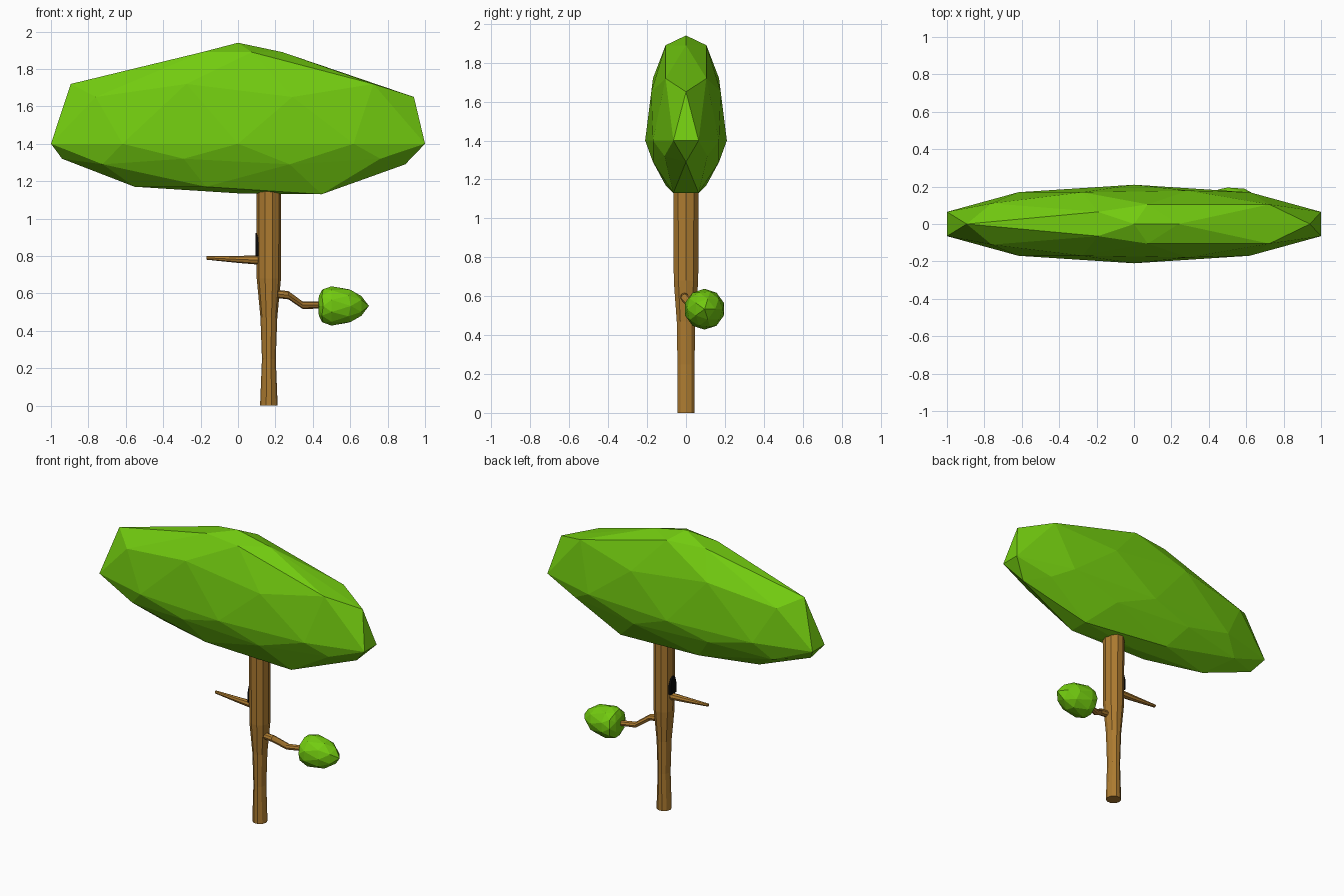
import bpy, bmesh
from math import sin, cos, pi
from mathutils import Vector

if "Cube" in bpy.data.objects:
    bpy.data.objects.remove(bpy.data.objects["Cube"])


def material(name, color):
    m = bpy.data.materials.new(name)
    m.diffuse_color = color
    m.use_nodes = True
    m.node_tree.nodes["Principled BSDF"].inputs["Base Color"].default_value = m.diffuse_color
    return m


LEAF = material("leaf green", (0.17, 0.60, 0.005, 1))
BARK = material("bark brown", (0.42, 0.20, 0.03, 1))
DARK = material("hollow black", (0.003, 0.003, 0.003, 1))


def finish(bm, name, mat):
    bmesh.ops.recalc_face_normals(bm, faces=bm.faces[:])
    me = bpy.data.meshes.new(name)
    bm.to_mesh(me)
    bm.free()
    ob = bpy.data.objects.new(name, me)
    me.materials.append(mat)
    bpy.context.collection.objects.link(ob)
    return ob


def ico_part(name, mat, shape):
    """Low-poly icosphere whose vertices are moved by shape(co)."""
    bm = bmesh.new()
    bmesh.ops.create_icosphere(bm, subdivisions=2, radius=1)
    for v in bm.verts:
        v.co = Vector(shape(v.co.normalized()))
    return finish(bm, name, mat)


def tube(name, mat, rings, sides, u, w):
    """Capped skin over rings of (centre, radius along u, radius along w)."""
    bm = bmesh.new()
    u, w = Vector(u), Vector(w)
    loops = []
    for c, a, b in rings:
        loops.append([bm.verts.new(Vector(c) + u * a * cos(2 * pi * i / sides)
                                   + w * b * sin(2 * pi * i / sides)) for i in range(sides)])
    for p, q in zip(loops, loops[1:]):
        for i in range(sides):
            j = (i + 1) % sides
            bm.faces.new((p[i], p[j], q[j], q[i]))
    bm.faces.new(loops[0])
    bm.faces.new(loops[-1])
    return finish(bm, name, mat)


def remap(t, table):
    """Piecewise linear lookup in an ascending table."""
    for (a, p), (b, q) in zip(table, table[1:]):
        if t <= b:
            return p + (q - p) * (t - a) / (b - a)
    return table[-1][1]


# Canopy: wide flattened crown, top ring pulled in towards the peak
HEIGHTS = [(-1.0, 1.135), (-0.851, 1.17), (-0.526, 1.29), (-0.447, 1.32), (0, 1.40),
           (0.447, 1.65), (0.526, 1.72), (0.851, 1.89), (1.0, 1.94)]


def crown(n):
    x, y, z = n.x * 1.0515, n.y * 0.21, remap(n.z, HEIGHTS)
    if 0.8 < n.z < 0.9:
        x *= 0.43
    if -0.9 < n.z < -0.8 and x > 0.3:
        z = 1.13
    return x, y, z


ico_part("canopy", LEAF, crown)

# Leaf cluster: pointed bud facing +x
BUD = [(-1, 0.43), (-0.851, 0.432), (-0.5, 0.45), (0, 0.50), (0.447, 0.59), (0.851, 0.66), (1, 0.70)]
ico_part("leaf_cluster", LEAF,
         lambda n: (remap(n.z, BUD), 0.095 + 0.105 * n.x, 0.533 + 0.105 * n.y))

# Trunk
tube("trunk", BARK, [((0.165, 0, 0), 0.047, 0.047), ((0.165, 0, 0.25), 0.037, 0.046),
                     ((0.165, 0, 0.47), 0.045, 0.05), ((0.165, 0, 0.68), 0.065, 0.066),
                     ((0.165, 0, 1.20), 0.066, 0.069)], 10, (1, 0, 0), (0, 1, 0))

# Bare branch stub on the left
tube("bare_branch", BARK, [((0.13, 0, 0.777), 0.025, 0.025), ((0, 0, 0.782), 0.018, 0.019),
                           ((-0.168, 0, 0.79), 0.010, 0.010)], 8, (0, 1, 0), (0, 0, 1))

# Crooked branch carrying the leaf cluster
tube("leafy_branch", BARK, [((0.18, -0.01, 0.60), 0.022, 0.022), ((0.27, -0.005, 0.59), 0.022, 0.022),
                            ((0.345, 0.045, 0.537), 0.02, 0.02), ((0.47, 0.09, 0.537), 0.018, 0.018)],
     8, (0, 1, 0), (0, 0, 1))

# Dark arched hollow above the bare branch
bm = bmesh.new()
outline = [(-0.03, 0.80), (-0.03, 0.865), (-0.018, 0.905), (0, 0.922),
           (0.018, 0.905), (0.03, 0.865), (0.03, 0.80)]
face = bm.faces.new([bm.verts.new((0.093, y, z)) for y, z in outline])
ext = bmesh.ops.extrude_face_region(bm, geom=[face])
bmesh.ops.translate(bm, vec=(0.022, 0, 0), verts=[e for e in ext["geom"] if isinstance(e, bmesh.types.BMVert)])
finish(bm, "trunk_hollow", DARK)
